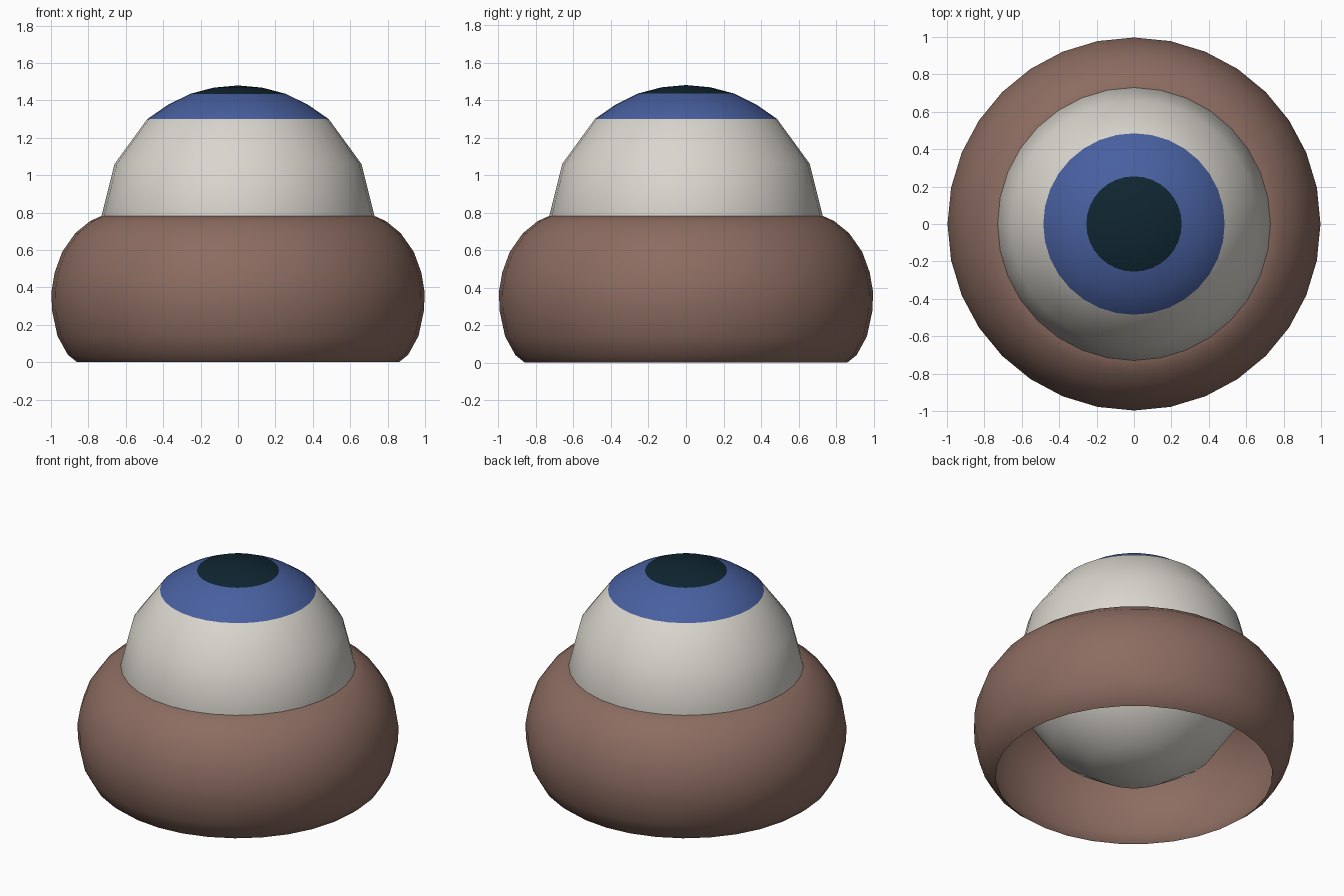
import bpy, bmesh, math

if "Cube" in bpy.data.objects:
    bpy.data.objects.remove(bpy.data.objects["Cube"])

SIDES = 32


def material(name, rgb):
    m = bpy.data.materials.new(name)
    m.diffuse_color = (*rgb, 1.0)
    m.use_nodes = True
    m.node_tree.nodes["Principled BSDF"].inputs["Base Color"].default_value = m.diffuse_color
    return m


brown = material("brown skin", (0.262, 0.150, 0.119))
white = material("eye white", (0.70, 0.672, 0.617))
blue = material("iris blue", (0.065, 0.117, 0.352))
dark = material("pupil dark", (0.005, 0.019, 0.030))


def lathe(name, profile, mats, rule=None):
    """Spin an (r, z) profile, listed bottom to top, around the z axis."""
    bm = bmesh.new()
    rings = []
    for r, z in profile:
        if r == 0:
            rings.append([bm.verts.new((0, 0, z))] * SIDES)
        else:
            rings.append([bm.verts.new((r * math.cos(2 * math.pi * i / SIDES),
                                        r * math.sin(2 * math.pi * i / SIDES), z))
                          for i in range(SIDES)])
    for low, high in zip(rings, rings[1:]):
        for i in range(SIDES):
            j = (i + 1) % SIDES
            corners = list(dict.fromkeys((low[i], low[j], high[j], high[i])))
            f = bm.faces.new(corners)
            f.smooth = True
            if rule:
                f.material_index = rule(f.calc_center_median().z)
    mesh = bpy.data.meshes.new(name)
    bm.to_mesh(mesh)
    bm.free()
    for m in mats:
        mesh.materials.append(m)
    ob = bpy.data.objects.new(name, mesh)
    bpy.context.collection.objects.link(ob)
    return ob


# Open-bottomed bulging eyelid ring, its top edge tucked into the eyeball
lathe("eyelid_ring",
      [(0.86, 0.0), (0.91, 0.04), (0.965, 0.14), (0.995, 0.28), (0.997, 0.38),
       (0.98, 0.48), (0.94, 0.59), (0.87, 0.69), (0.79, 0.755), (0.73, 0.782),
       (0.66, 0.785)],
      [brown])

# Full eyeball, with the iris and pupil picked out by height
lathe("eyeball",
      [(0, 0.01), (0.27, 0.06), (0.51, 0.22), (0.665, 0.45), (0.735, 0.76),
       (0.66, 1.06), (0.485, 1.30), (0.375, 1.376), (0.255, 1.435),
       (0.13, 1.468), (0, 1.48)],
      [white, blue, dark],
      lambda z: 2 if z > 1.436 else 1 if z > 1.30 else 0)
